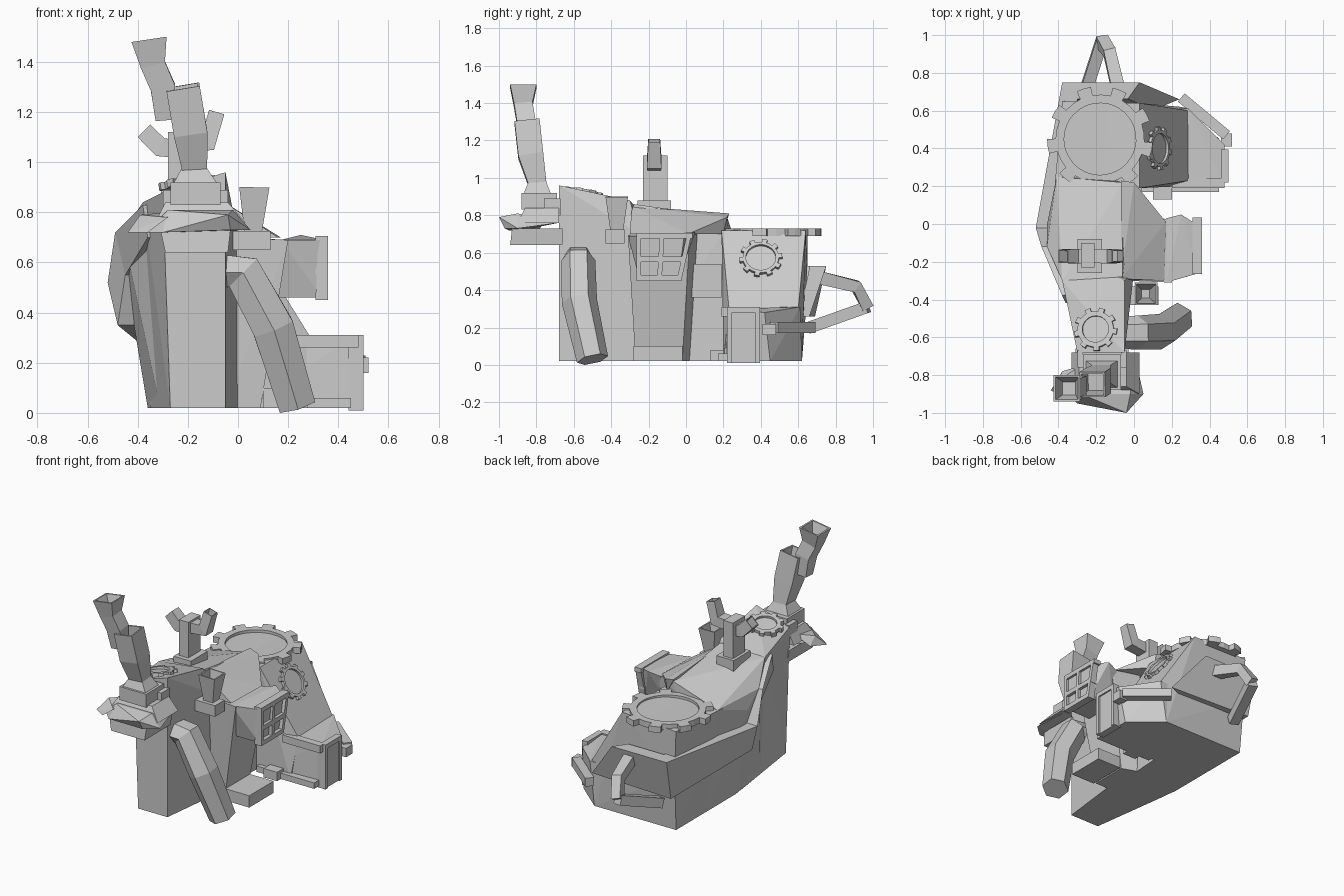
import bpy, bmesh, math
from mathutils import Vector, Matrix

if "Cube" in bpy.data.objects:
    bpy.data.objects.remove(bpy.data.objects["Cube"])

GREY = bpy.data.materials.new("plain grey")
GREY.use_nodes = True
TONE = (0.6, 0.6, 0.6, 1)
GREY.diffuse_color = TONE
GREY.node_tree.nodes["Principled BSDF"].inputs["Base Color"].default_value = TONE


def finish(name, bm):
    bmesh.ops.recalc_face_normals(bm, faces=bm.faces)
    mesh = bpy.data.meshes.new(name)
    bm.to_mesh(mesh)
    bm.free()
    mesh.materials.append(GREY)
    obj = bpy.data.objects.new(name, mesh)
    bpy.context.collection.objects.link(obj)
    return obj


def hull(name, pts):
    bm = bmesh.new()
    verts = [bm.verts.new(p) for p in pts]
    bmesh.ops.convex_hull(bm, input=verts)
    loose = [v for v in bm.verts if not v.link_faces]
    bmesh.ops.delete(bm, geom=loose, context='VERTS')
    bmesh.ops.dissolve_limit(bm, angle_limit=0.02, verts=bm.verts, edges=bm.edges)
    return finish(name, bm)


def rect(x0, x1, y0, y1, z):
    return [(x0, y0, z), (x1, y0, z), (x1, y1, z), (x0, y1, z)]


def box(name, x0, x1, y0, y1, z0, z1):
    return hull(name, rect(x0, x1, y0, y1, z0) + rect(x0, x1, y0, y1, z1))


def loft(name, rings):
    bm = bmesh.new()
    rows = [[bm.verts.new(p) for p in r] for r in rings]
    n = len(rows[0])
    for a, b in zip(rows, rows[1:]):
        for i in range(n):
            j = (i + 1) % n
            bm.faces.new((a[i], a[j], b[j], b[i]))
    bm.faces.new(rows[0][::-1])
    bm.faces.new(rows[-1])
    return finish(name, bm)


def tube(name, path, radii, sides=4, ref=(0, 1, 0), hollow=False):
    pts = [Vector(p) for p in path]
    turn = [2 * math.pi * (k + 0.5) / sides for k in range(sides)]
    rings = []
    for i, p in enumerate(pts):
        d = (pts[min(i + 1, len(pts) - 1)] - pts[max(i - 1, 0)]).normalized()
        u = d.cross(Vector(ref)).normalized()
        v = d.cross(u)
        ring = lambda r, q: [q + u * r * math.cos(t) + v * r * math.sin(t) for t in turn]
        rings.append(ring(radii[i], p))
    if hollow:
        rings.append(ring(radii[-1] * 0.85, pts[-1]))
        rings.append(ring(radii[-2] * 0.7, pts[-2].lerp(pts[-1], .2)))
    return loft(name, rings)


def gear(name, centre, radius, inner, normal, teeth, thick, sunk):
    # Each tooth is a square tip followed by a root arc
    root = radius * 0.84
    step = [(0, radius), (.2, radius), (.4, radius), (.41, root), (.7, root), (.99, root)]
    rim = [((t + f) * 2 * math.pi / teeth, r) for t in range(teeth) for f, r in step]
    hole = [(a, inner) for a, r in rim]
    spin = Vector(normal).to_track_quat('Z', 'Y').to_matrix().to_4x4()
    place = Matrix.Translation(centre) @ spin

    def ring(outline, z):
        return [place @ Vector((r * math.cos(a), r * math.sin(a), z)) for a, r in outline]
    return loft(name, [ring(rim, 0), ring(rim, thick), ring(hole, thick), ring(hole, sunk)])


# Main hull of the building, in three blocks
hull("front_tower", rect(-.27, -.05, -.68, -.68, .02) + [
    (-.35, -.1, .02), (0, -.25, .02), (-.30, -.68, .88), (-.05, -.68, .96),
    (-.05, -.3, .88), (-.38, -.3, .84), (-.38, -.15, .7), (0, -.25, .7)])
hull("middle_block", [
    (-.31, -.35, .02), (-.36, -.02, .02), (-.36, .3, .02), (0, .2, .02), (-.03, -.3, .02),
    (-.38, -.3, .84), (-.46, -.12, .72), (-.46, 0, .62), (-.06, -.28, .86),
    (-.06, .22, .79), (-.41, .25, .70), (0, .2, .70)])
hull("rear_block", rect(-.36, .25, .2, .62, .02) + [
    (.29, .23, .3), (.29, .6, .3), (.03, .19, .72), (.03, .64, .72),
    (-.38, .65, .70), (-.42, .2, .70), (-.37, .65, .4)])
hull("side_annex", [
    (0, .2, .02), (.45, .22, .02), (.45, .45, .02), (.25, .62, .02), (0, .62, .02),
    (.0, .22, .31), (.47, .23, .3), (.48, .42, .28), (.29, .61, .31), (0, .62, .31)])
box("annex_base_ledge", .02, .45, .17, .23, .02, .06)
box("annex_top_ledge", .2, .48, .19, .24, .26, .31)
box("annex_panel", .44, .49, .22, .39, .01, .29)
for y in (.22, .37):
    box("annex_panel_post", .46, .5, y, y + .025, .01, .3)
box("annex_panel_lintel", .46, .5, .22, .395, .28, .31)
box("annex_hook", .46, .52, .41, .48, .16, .22)
tube("annex_rail", [(.25, .67, .2), (.49, .47, .2)], [.04, .04], ref=(0, 0, 1))

# Flared band round the back and the left side
band = [((.24, .66, .26), (.03, .75, .53)), ((-.37, .69, .26), (-.38, .75, .53)),
        ((-.48, -.02, .35), (-.52, -.02, .52)), ((-.45, -.1, .55), (-.49, -.12, .72)),
        ((-.36, -.42, .70), (-.38, -.38, .83))]
rings = []
for low, top in band:
    low, top = Vector(low), Vector(top)
    core = Vector((-.15, min(max(low.y, -.3), .5), 0))
    pull = lambda p: p.lerp(Vector((core.x, core.y, p.z)), .35)
    rings.append([low, top, pull(top), pull(low)])
loft("flared_band", rings)

# Entrance bay with its roof, window and step
hull("entrance_bay", [
    (-.05, -.27, .02), (.09, -.27, .02), (.09, -.02, .02), (-.02, .02, .02),
    (.2, -.31, .69), (.2, .02, .69), (-.05, -.3, .7), (0, .06, .7)])
hull("entrance_roof", [
    (-.07, -.29, .85), (-.07, .23, .81), (0, .22, .79), (.17, .01, .70),
    (.16, -.3, .70), (-.06, -.3, .70), (0, .2, .70)])
hull("window_bay", rect(.14, .335, -.25, -.04, .46) + [
    (.17, -.31, .69), (.17, .03, .69), (.25, .05, .71), (.345, -.01, .69), (.345, -.26, .69)])
for y, shift in ((-.265, 0), (-.155, .015), (-.05, .055)):
    hull("window_bar", rect(.31, .36, y, y + .025, .45)
         + rect(.32, .36, y + shift, y + shift + .025, .70))
for z, end in ((.45, -.025), (.55, 0), (.675, .035)):
    box("window_rail", .31, .36, -.265, end, z, z + .03)
box("door_step", .1, .28, -.28, -.02, .02, .1)
box("wall_shelf", -.02, .04, -.02, .19, .36, .54)
box("corner_block", .1, .2, .13, .2, .02, .08)

# Cogs
gear("large_cog", (-.18, .45, .69), .28, .19, (0, 0, 1), 9, .04, .022)
gear("side_cog", (.115, .4, .56), .115, .08, (.85, 0, .53), 10, .03, .015)
gear("front_cog", (-.2, -.56, .90), .115, .07, (-.15, .15, 1), 9, .03, .015)

# Bent support pipe and rear handle
tube("bent_pipe", [(-.08, -.575, .56), (.02, -.575, .56), (.14, -.57, .34), (.235, -.5, .03)],
     [.085, .09, .095, .085], sides=6)
tube("handle_top", [(-.08, .7, .47), (-.13, .91, .42), (-.17, .97, .31)],
     [.05, .045, .045], ref=(1, 0, 0))
tube("handle_bottom", [(-.17, .97, .31), (-.27, .66, .2)], [.045, .045], ref=(1, 0, 0))

# Branched post on the roof
box("post_plinth", -.30, -.17, -.26, -.08, .78, .88)
box("branched_post", -.28, -.21, -.23, -.1, .85, 1.12)
tube("post_arm_left", [(-.22, -.17, 1.05), (-.31, -.17, 1.06), (-.375, -.17, 1.125)],
     [.05, .055, .05], hollow=True)
tube("post_arm_right", [(-.25, -.17, 1.07), (-.12, -.17, 1.08), (-.085, -.17, 1.2)],
     [.05, .055, .045], hollow=True)

# Flared vent on the right wall
box("vent_base", -.05, .13, -.43, -.33, .65, .725)
tube("vent_cup", [(.06, -.37, .70), (.065, -.37, .9)], [.045, .085], hollow=True)

# Tiered front balcony
hull("balcony_bowl", rect(-.29, -.04, -.94, -.66, .64) + rect(-.31, -.03, -.93, -.66, .73))
hull("balcony_skirt", [
    (-.3, -.95, .72), (-.04, -1, .79), (-.03, -.97, .73), (.05, -.9, .73), (.0, -.68, .76),
    (-.3, -.68, .76), (-.37, -.88, .72), (-.28, -.9, .81), (-.02, -.9, .81)])
hull("balcony_roof", rect(-.33, .03, -.90, -.68, .76) + rect(-.29, -.04, -.86, -.68, .84))
hull("balcony_wing", [(-.44, -.88, .72), (-.38, -.78, .73), (-.28, -.75, .8), (-.28, -.93, .78),
                      (-.36, -.93, .72), (-.39, -.82, .79)])
box("balcony_tier", -.27, -.07, -.88, -.69, .83, .92)
hull("balcony_cap", rect(-.26, -.08, -.87, -.72, .91) + rect(-.22, -.13, -.84, -.75, .985))
for x in (-.30, -.07):
    box("balcony_bracket", x, x + .03, -.76, -.67, .8, .89)

# Two crooked chimneys
tube("lower_chimney", [(-.17, -.79, .95), (-.19, -.83, 1.12), (-.22, -.85, 1.3)],
     [.065, .095, .095], hollow=True)
tube("upper_chimney", [(-.29, -.845, 1.17), (-.30, -.855, 1.3), (-.34, -.87, 1.39), (-.355, -.87, 1.49)],
     [.055, .07, .07, .1], hollow=True)
